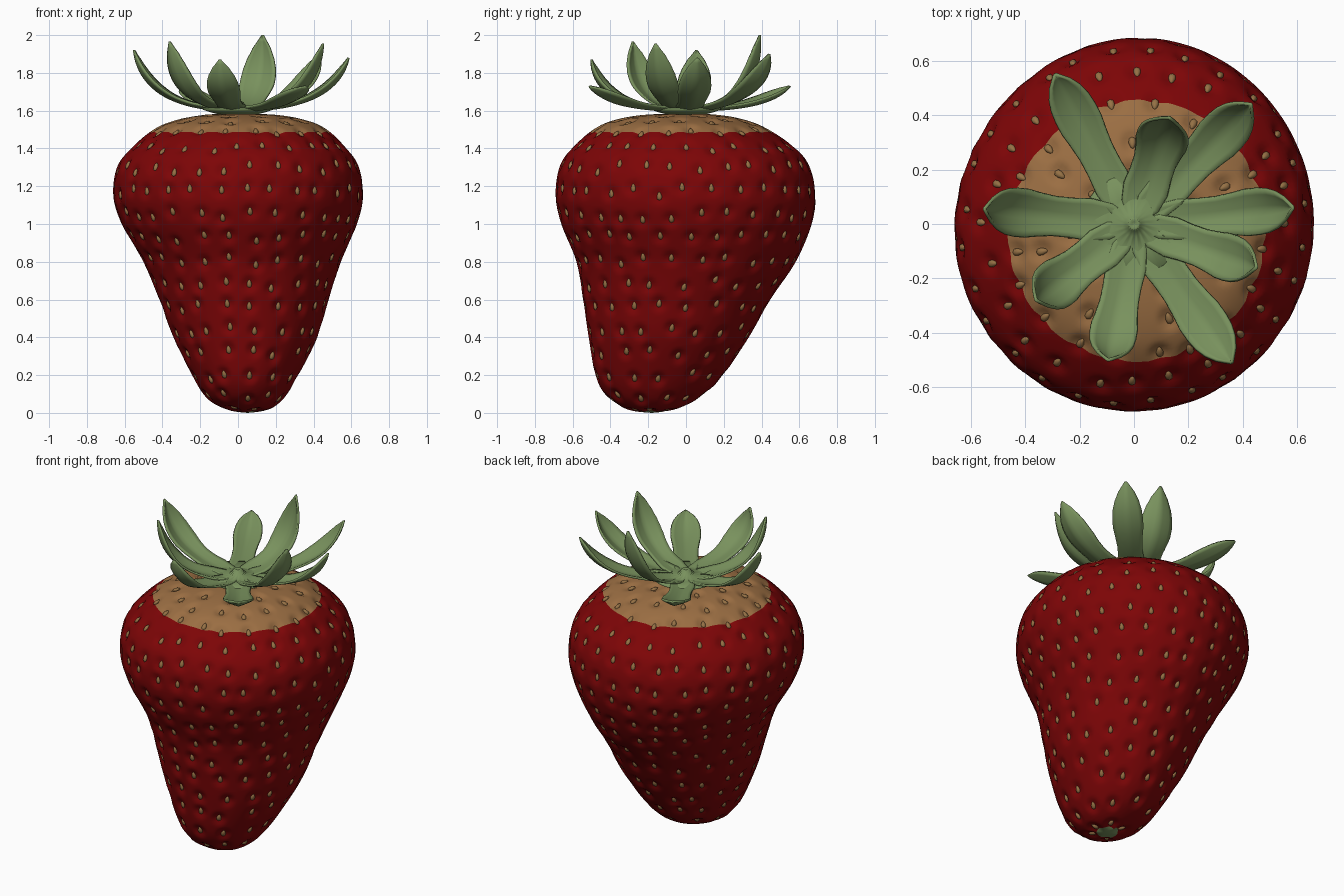
import bpy, bmesh, math, random
from mathutils import Vector, Matrix, kdtree

if "Cube" in bpy.data.objects:
    bpy.data.objects.remove(bpy.data.objects["Cube"])

random.seed(4)


def material(name, rgb):
    m = bpy.data.materials.new(name)
    m.diffuse_color = (*rgb, 1)
    m.use_nodes = True
    m.node_tree.nodes["Principled BSDF"].inputs["Base Color"].default_value = m.diffuse_color
    return m


RED = material("ripe red", (0.205, 0.0015, 0.002))
TAN = material("pale tan", (0.325, 0.155, 0.055))
GREEN = material("leaf green", (0.19, 0.285, 0.11))
SEED = material("seed brown", (0.30, 0.165, 0.06))


def make_object(name, bm, mats):
    bmesh.ops.recalc_face_normals(bm, faces=bm.faces)
    for f in bm.faces:
        f.smooth = True
    me = bpy.data.meshes.new(name)
    bm.to_mesh(me)
    bm.free()
    for m in mats:
        me.materials.append(m)
    ob = bpy.data.objects.new(name, me)
    bpy.context.collection.objects.link(ob)
    return ob


# Fruit outline: height, left, right, front, back
ROWS = [(0, .05, .05, -.18, -.18), (.012, -.04, .15, -.29, -.08),
        (.05, -.13, .215, -.37, .02), (.1, -.185, .26, -.43, .10),
        (.2, -.245, .32, -.48, .20), (.4, -.345, .42, -.515, .335),
        (.6, -.42, .48, -.545, .45), (.8, -.505, .545, -.58, .585),
        (1.0, -.62, .63, -.66, .67), (1.15, -.665, .662, -.69, .69),
        (1.3, -.645, .64, -.67, .66), (1.4, -.57, .575, -.605, .585),
        (1.5, -.45, .47, -.49, .44), (1.55, -.33, .36, -.38, .32),
        (1.578, -.18, .2, -.22, .17), (1.585, 0, 0, 0, 0)]


def spline(t):
    i = min(int(t), len(ROWS) - 2)
    f = t - i
    a, b, c, d = (ROWS[min(max(i + k, 0), len(ROWS) - 1)] for k in (-1, 0, 1, 2))
    return [q + .5 * f * (r - p + f * (2*p - 5*q + 4*r - s + f * (3*(q - r) + s - p)))
            for p, q, r, s in zip(a, b, c, d)]


# Resample the outline evenly by length
DENSE = [spline(k / 40) for k in range((len(ROWS) - 1) * 40 + 1)]
LENGTHS = [0]
for p, q in zip(DENSE, DENSE[1:]):
    LENGTHS.append(LENGTHS[-1] + math.hypot(q[0] - p[0], (q[2] - q[1] - p[2] + p[1]) / 2))
TOTAL = LENGTHS[-1]


def section(s):
    k = 0
    while k < len(LENGTHS) - 2 and LENGTHS[k + 1] < s:
        k += 1
    f = (s - LENGTHS[k]) / max(LENGTHS[k + 1] - LENGTHS[k], 1e-9)
    return [p + (q - p) * f for p, q in zip(DENSE[k], DENSE[k + 1])]


def on_ring(r, a):
    z, x0, x1, y0, y1 = r
    # slightly flattened at the back left
    g = 1 - .03 * max(0, math.cos(a - 2.36)) ** 4
    return Vector(((x0 + x1) / 2 + g * (x1 - x0) / 2 * math.cos(a),
                   (y0 + y1) / 2 + g * (y1 - y0) / 2 * math.sin(a), z))


# Seed positions in staggered rows: point, normal, direction to the stem
spots = []
N_ROWS = 17
for j in range(N_ROWS):
    s = TOTAL * (j + .75) / (N_ROWS + .4)
    r, lo, hi = section(s), section(s - .01), section(s + .01)
    n = max(5, round(math.pi * (r[2] - r[1] + r[4] - r[3]) / 2 / .148))
    for k in range(n):
        a = 2 * math.pi * (k + .5 * (j % 2) + random.uniform(-.15, .15)) / n
        up = (on_ring(hi, a) - on_ring(lo, a)).normalized()
        around = (on_ring(r, a + .02) - on_ring(r, a - .02)).normalized()
        out = around.cross(up).normalized()
        p = on_ring(r, a) + up * random.uniform(-.025, .025)
        spots.append((p, out, up))

# Fruit body
RINGS, SIDES = 130, 200
bm = bmesh.new()
tip = bm.verts.new(on_ring(ROWS[0], 0))
crown = bm.verts.new(on_ring(ROWS[-1], 0))
rings = []
for i in range(1, RINGS):
    r = section(TOTAL * i / RINGS)
    rings.append([bm.verts.new(on_ring(r, 2 * math.pi * k / SIDES)) for k in range(SIDES)])
for k in range(SIDES):
    m = (k + 1) % SIDES
    bm.faces.new((tip, rings[0][m], rings[0][k]))
    bm.faces.new((crown, rings[-1][k], rings[-1][m]))
    for a, b in zip(rings, rings[1:]):
        bm.faces.new((a[k], a[m], b[m], b[k]))
# Tan shoulder under the leaves, small green spot at the tip
for f in bm.faces:
    c = f.calc_center_median()
    if c.z > 1.485:
        f.material_index = 1
    elif (c - tip.co).length < .062:
        f.material_index = 2
# Pits around the seeds
verts = list(bm.verts)
tree = kdtree.KDTree(len(verts))
for i, v in enumerate(verts):
    tree.insert(v.co, i)
tree.balance()
PIT = .055
for p, out, up in spots:
    for co, i, d in tree.find_range(p, PIT):
        verts[i].co -= out * .018 * (1 - (d / PIT) ** 2) ** 2
make_object("fruit", bm, [RED, TAN, GREEN])

# Seeds
bm = bmesh.new()
for p, out, up in spots:
    side = up.cross(out)
    rot = Matrix((side, up, out)).transposed().to_4x4()
    new = bmesh.ops.create_uvsphere(bm, u_segments=8, v_segments=6, radius=1)["verts"]
    for v in new:
        x, y, z = v.co
        w = .0135 * (1 - .4 * y)
        v.co = Matrix.Translation(p - out * .015) @ rot @ Vector((x * w, y * .024, z * .011))
make_object("seeds", bm, [SEED])

# Leaves: tip x, y, z, half width, how far out the bend sits
LEAVES = [(-.29, .55, 1.73, .08, .75), (.13, .39, 2.0, .095, 1.0),
          (.43, .44, 1.90, .085, .85), (.585, .06, 1.88, .085, .85),
          (.45, -.16, 1.955, .085, .9), (.36, -.51, 1.73, .085, .75),
          (-.095, -.5, 1.87, .085, .95), (-.36, -.28, 1.965, .09, .95),
          (-.55, .055, 1.92, .088, .88)]
SHAPE = [.2, .75, .88, .82, .82, .9, 1.0, 1.0, .94, .78, .5, .04]
for n, (x, y, z, half, bend) in enumerate(LEAVES):
    p0, p2 = Vector((0, 0, 1.605)), Vector((x, y, z))
    p1 = Vector((x * bend, y * bend, 1.6))
    side = Vector((-y, x, 0)).normalized()
    bm = bmesh.new()
    grid = []
    steps = (len(SHAPE) - 1) * 2
    for i in range(steps + 1):
        t = i / steps
        k = min(i // 2, len(SHAPE) - 2)
        w = half * (SHAPE[k] + (SHAPE[k + 1] - SHAPE[k]) * (i / 2 - k))
        c = p0 * (1 - t) ** 2 + p1 * 2 * t * (1 - t) + p2 * t * t
        d = (p1 - p0) * (1 - t) + (p2 - p1) * t
        nor = d.cross(side).normalized()
        # cupped edges, raised midrib fold
        grid.append([bm.verts.new(c + side * w * u + nor * w * t ** .5 * (.35 * u * u - .12 * (1 - abs(u)) ** 3))
                     for u in [q / 4 for q in range(-4, 5)]])
    for a, b in zip(grid, grid[1:]):
        for k in range(8):
            bm.faces.new((a[k], a[k + 1], b[k + 1], b[k]))
    leaf = make_object(f"leaf_{n + 1}", bm, [GREEN])
    mod = leaf.modifiers.new("thickness", "SOLIDIFY")
    mod.thickness, mod.offset = .012, 0

# Leaf base disc with a ribbed stem stub
bm = bmesh.new()
prev = None
for r, h, rib in [(.06, 1.57, 0), (.14, 1.59, 0), (.19, 1.606, 0), (.185, 1.614, 0), (.1, 1.615, .03),
                  (.045, 1.622, .1), (.024, 1.645, .15), (.018, 1.652, .1), (.008, 1.645, 0)]:
    ring = [bm.verts.new((r * (1 + rib * (-1) ** k) * math.cos(k * math.pi / 18),
                          r * (1 + rib * (-1) ** k) * math.sin(k * math.pi / 18), h)) for k in range(36)]
    if prev:
        for k in range(36):
            bm.faces.new((prev[k], prev[(k + 1) % 36], ring[(k + 1) % 36], ring[k]))
    prev = ring
bm.faces.new(prev)
make_object("stem_hub", bm, [GREEN])
